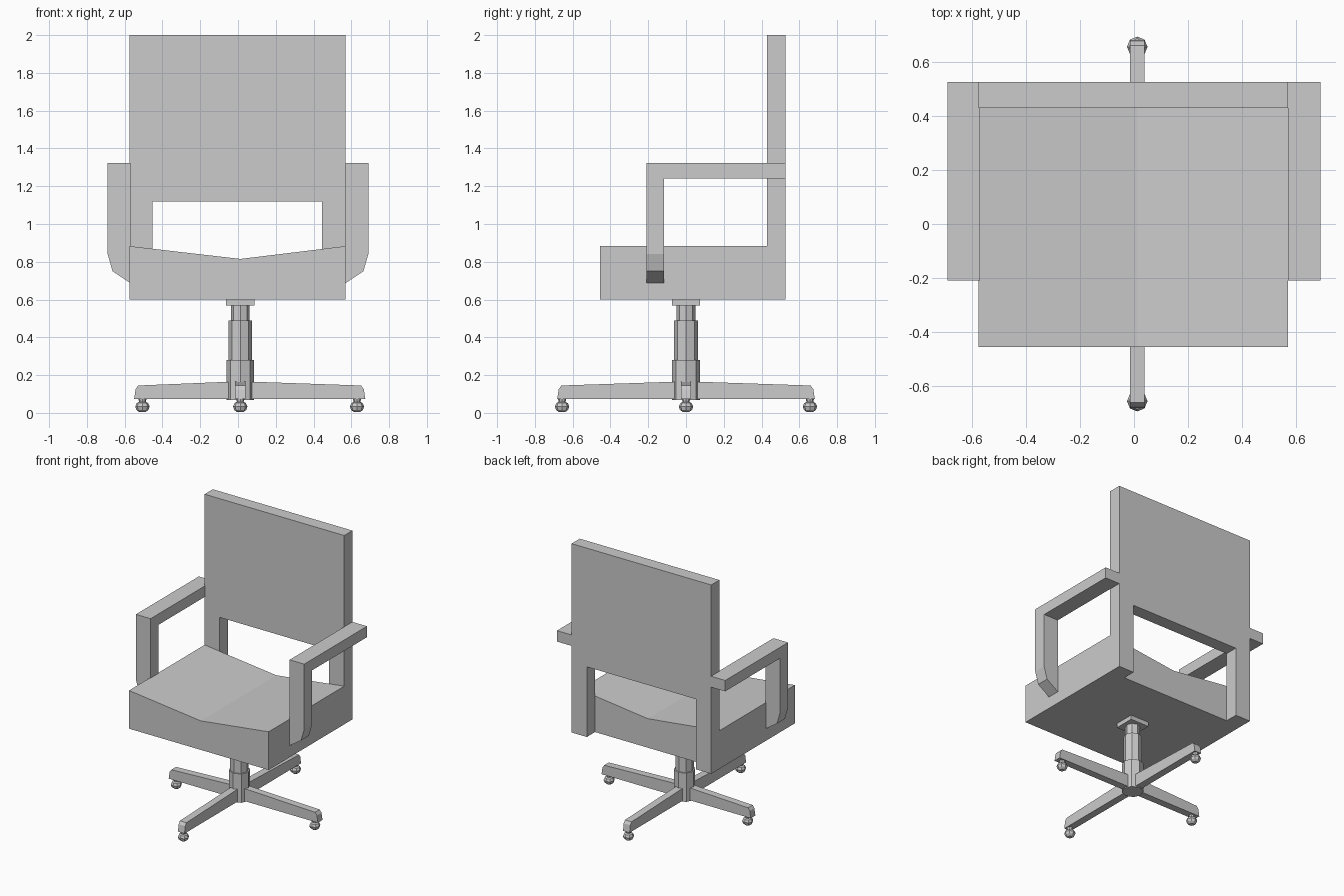
import bpy, bmesh
from math import sin, cos, pi
from mathutils import Matrix, Vector

if "Cube" in bpy.data.objects:
    bpy.data.objects.remove(bpy.data.objects["Cube"])

CX = 0.012  # pedestal axis


def finish(name, bm):
    bmesh.ops.recalc_face_normals(bm, faces=bm.faces)
    me = bpy.data.meshes.new(name)
    bm.to_mesh(me)
    bm.free()
    ob = bpy.data.objects.new(name, me)
    bpy.context.collection.objects.link(ob)
    return ob


def prism(name, profile, a, b, frame=None):
    """Extrude an (x, z) profile from y=a to y=b, then place it with a matrix."""
    bm = bmesh.new()
    face = bm.faces.new([bm.verts.new((x, a, z)) for x, z in profile])
    ext = bmesh.ops.extrude_face_region(bm, geom=[face])["geom"]
    bmesh.ops.translate(bm, vec=(0, b - a, 0),
                        verts=[v for v in ext if isinstance(v, bmesh.types.BMVert)])
    if frame:
        bm.transform(frame)
    return finish(name, bm)


def box(name, x0, x1, y0, y1, z0, z1):
    return prism(name, [(x0, z0), (x1, z0), (x1, z1), (x0, z1)], y0, y1)


def turned(name, profile, x, y, sides=8):
    """Stack rings of (radius, z) into a closed low-poly turned part."""
    bm = bmesh.new()
    rings = [[bm.verts.new((x + r * cos(2 * pi * i / sides),
                            y + r * sin(2 * pi * i / sides), z))
              for i in range(sides)] for r, z in profile]
    for lo, hi in zip(rings, rings[1:]):
        for i in range(sides):
            j = (i + 1) % sides
            bm.faces.new((lo[i], lo[j], hi[j], hi[i]))
    bm.faces.new(rings[0])
    bm.faces.new(rings[-1])
    return finish(name, bm)


# Seat with a shallow V-shaped top
prism("seat", [(-0.575, 0.6), (0.57, 0.6), (0.57, 0.883),
               (0.013, 0.815), (-0.575, 0.883)], -0.455, 0.43)

# Backrest panel standing on two side posts
prism("backrest", [(-0.575, 0.6), (-0.452, 0.6), (-0.452, 1.12), (0.445, 1.12),
                   (0.445, 0.6), (0.57, 0.6), (0.57, 2.0), (-0.575, 2.0)], 0.43, 0.526)

# Armrests: top bar and front post with a rounded-in foot
for side, label in ((-1, "left"), (1, "right")):
    x_in, x_out = side * 0.57, side * 0.69
    box("armrest_bar_" + label, x_in, x_out, -0.21, 0.526, 1.242, 1.323)
    prism("armrest_post_" + label,
          [(x_in, 1.242), (x_out, 1.242), (x_out, 0.84),
           (side * 0.664, 0.75), (x_in, 0.687)], -0.21, -0.117)

# Pedestal: mounting plate and telescoping column
box("mounting_plate", CX - 0.076, CX + 0.076, -0.075, 0.075, 0.568, 0.6)
turned("column", [(0.073, 0.067), (0.073, 0.28), (0.063, 0.28), (0.063, 0.49),
                  (0.05, 0.49), (0.05, 0.57)], CX, 0)

# Four tapering base legs, each with a caster
for i, length in enumerate((0.662, 0.682, 0.562, 0.682)):
    frame = Matrix.Translation((CX, 0, 0)) @ Matrix.Rotation(i * pi / 2, 4, 'Z')
    prism(f"base_leg_{i + 1}",
          [(0.03, 0.073), (length, 0.073), (length - 0.008, 0.125),
           (length - 0.022, 0.145), (0.03, 0.166)], -0.027, 0.027, frame)
    pos = frame @ Vector((length - 0.026 - (0.018 if i % 2 == 0 else 0), 0, 0))
    turned(f"caster_{i + 1}",
           [(0.016, 0.004), (0.032, 0.016), (0.038, 0.034), (0.03, 0.052),
            (0.018, 0.058), (0.022, 0.076)], pos.x, pos.y)
